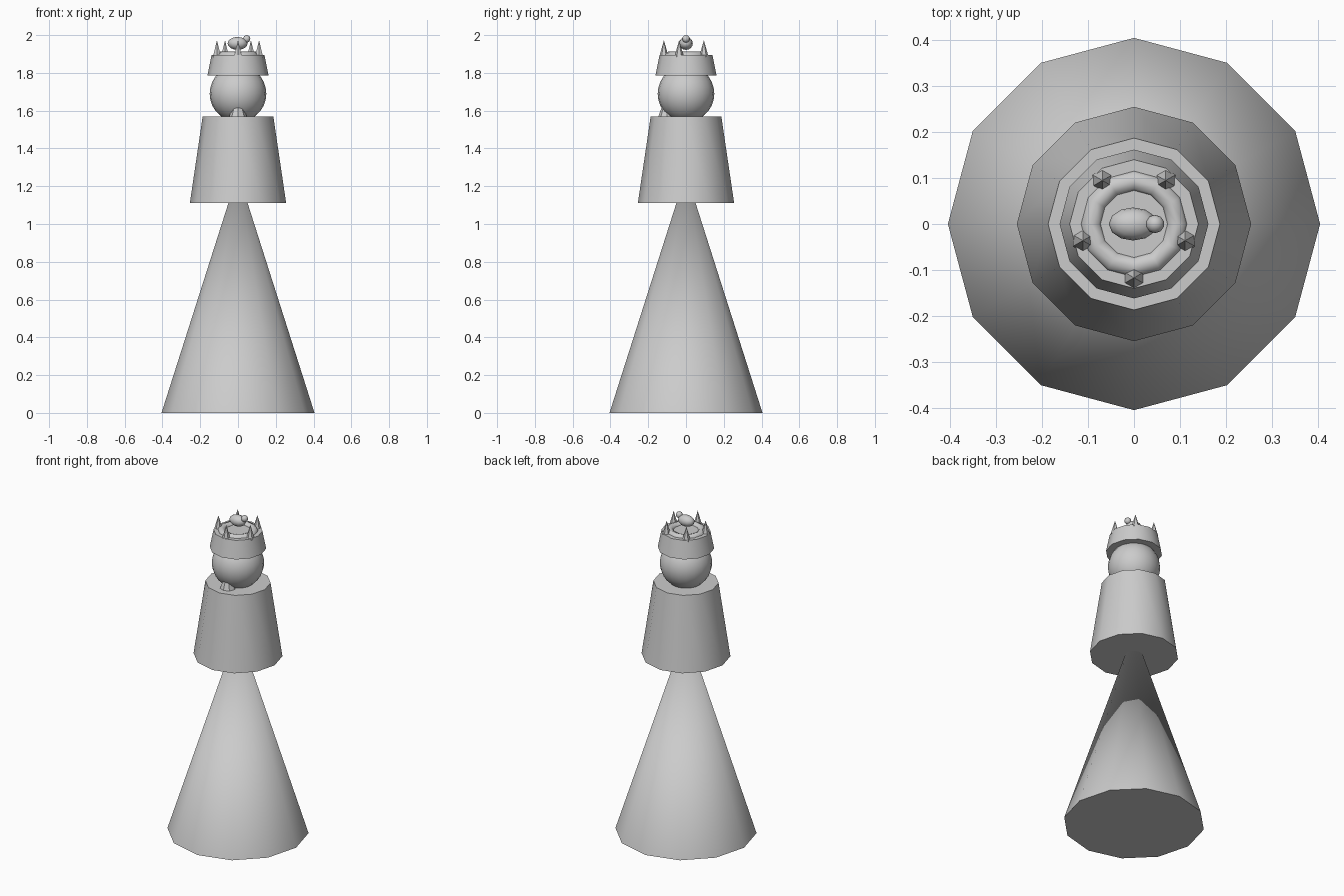
import bpy
import math

if "Cube" in bpy.data.objects:
    bpy.data.objects.remove(bpy.data.objects["Cube"])


def smooth(obj, angle=40):
    bpy.ops.object.shade_smooth_by_angle(angle=math.radians(angle))
    return obj


def cone(name, sides, r1, r2, z1, z2, x=0, y=0, soft=True):
    bpy.ops.mesh.primitive_cone_add(vertices=sides, radius1=r1, radius2=r2,
                                    depth=z2 - z1, location=(x, y, (z1 + z2) / 2))
    obj = bpy.context.object
    obj.name = name
    return smooth(obj) if soft else obj


def ball(name, loc, size, segments, rings):
    bpy.ops.mesh.primitive_uv_sphere_add(segments=segments, ring_count=rings,
                                         radius=1, location=loc)
    obj = bpy.context.object
    obj.name = name
    obj.scale = size
    bpy.ops.object.transform_apply(location=False, rotation=False, scale=True)
    bpy.ops.object.shade_smooth()
    return obj


# Robe and upper body
cone("robe", 12, 0.405, 0, 0, 1.27)
cone("torso", 12, 0.255, 0.187, 1.11, 1.57)

# Head with a beard poking out at the front
ball("head", (0, 0, 1.69), (0.15, 0.15, 0.15), 20, 14)
cone("beard", 8, 0.06, 0, 1.53, 1.70, y=-0.1)

# Crown band with a rounded roll on top
cone("crown_band", 12, 0.162, 0.140, 1.785, 1.895)
bpy.ops.mesh.primitive_torus_add(major_segments=12, minor_segments=8,
                                 major_radius=0.094, minor_radius=0.024,
                                 location=(0, 0, 1.888), rotation=(0, 0, 0))
bpy.context.object.name = "crown_roll"
bpy.ops.object.shade_smooth()

# Five crown spikes, one facing front
for i in range(5):
    a = math.radians(-90 + 72 * i)
    cone(f"crown_spike_{i + 1}", 6, 0.025, 0, 1.885, 1.973,
         0.117 * math.cos(a), 0.117 * math.sin(a), soft=False)

# Small bird on top
ball("bird_body", (-0.002, 0, 1.956), (0.053, 0.036, 0.034), 12, 8)
ball("bird_head", (0.046, 0, 1.98), (0.02, 0.02, 0.02), 10, 8)
